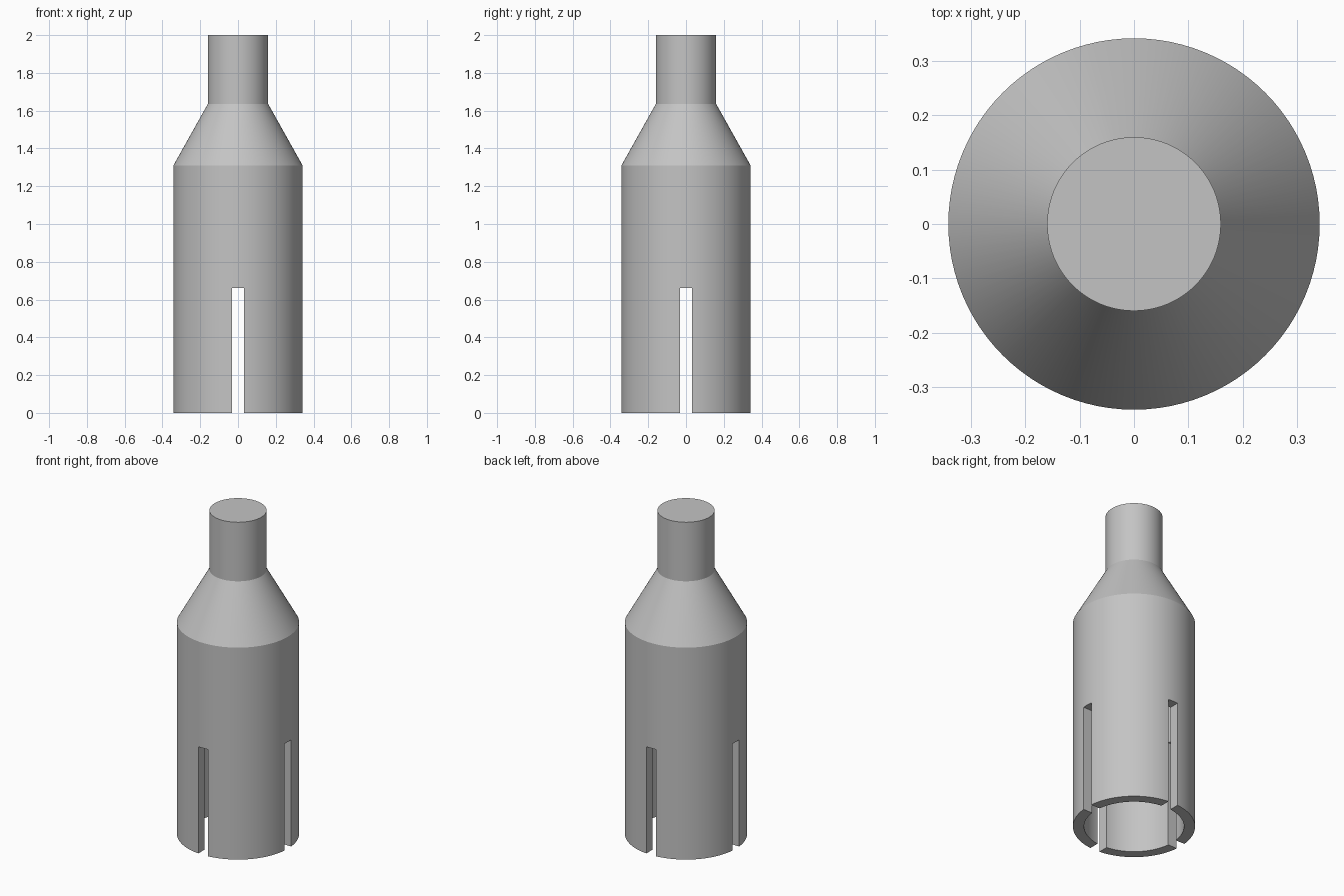
import bpy
import bmesh
from math import tau, radians
from mathutils import Matrix, Vector

cube = bpy.data.objects.get("Cube")
if cube:
    bpy.data.objects.remove(cube, do_unlink=True)

OUTER, BORE, NECK = 0.342, 0.28, 0.16
SLOT_WIDTH, SLOT_TOP = 0.066, 0.66

grey = bpy.data.materials.new("plain grey")
grey.use_nodes = True
colour = (0.55, 0.55, 0.55, 1)
grey.diffuse_color = colour
grey.node_tree.nodes["Principled BSDF"].inputs["Base Color"].default_value = colour


def add_object(name, bm):
    bmesh.ops.recalc_face_normals(bm, faces=bm.faces)
    mesh = bpy.data.meshes.new(name)
    bm.to_mesh(mesh)
    bm.free()
    mesh.materials.append(grey)
    obj = bpy.data.objects.new(name, mesh)
    bpy.context.collection.objects.link(obj)
    return obj


def lathe(name, profile, steps=96):
    """Revolve an (radius, height) outline into rings, with capped ends."""
    bm = bmesh.new()
    rings = []
    for radius, z in profile:
        rings.append([bm.verts.new(Matrix.Rotation(tau * i / steps, 3, "Z")
                                   @ Vector((radius, 0, z))) for i in range(steps)])
    for low, high in zip(rings, rings[1:]):
        for i in range(steps):
            j = (i + 1) % steps
            bm.faces.new((low[i], low[j], high[j], high[i]))
    bm.faces.new(rings[0])
    bm.faces.new(rings[-1])
    return add_object(name, bm)


def box(name, size, centre):
    bm = bmesh.new()
    bmesh.ops.create_cube(bm, size=1, matrix=Matrix.Translation(centre)
                          @ Matrix.Diagonal((*size, 1)))
    return add_object(name, bm)


# Hollow sleeve, sloped shoulder and solid neck in one turned body
body = lathe("slotted_sleeve", [
    (BORE, 1.31), (BORE, 0), (OUTER, 0), (OUTER, 1.31), (NECK, 1.635), (NECK, 2)])
bpy.context.view_layer.objects.active = body
body.select_set(True)

# Four slots at the open end, cut by two crossing bars
for name, size in (("slot_cutter_side", (1, SLOT_WIDTH, 1)),
                   ("slot_cutter_front", (SLOT_WIDTH, 1, 1))):
    cutter = box(name, size, (0, 0, SLOT_TOP - 0.5))
    cutter.hide_render = True
    cut = body.modifiers.new(name, "BOOLEAN")
    cut.operation = "DIFFERENCE"
    cut.solver = "EXACT"
    cut.object = cutter
    bpy.ops.object.modifier_apply(modifier=cut.name)
    bpy.data.objects.remove(cutter, do_unlink=True)

bpy.ops.object.shade_smooth_by_angle(angle=radians(25))
